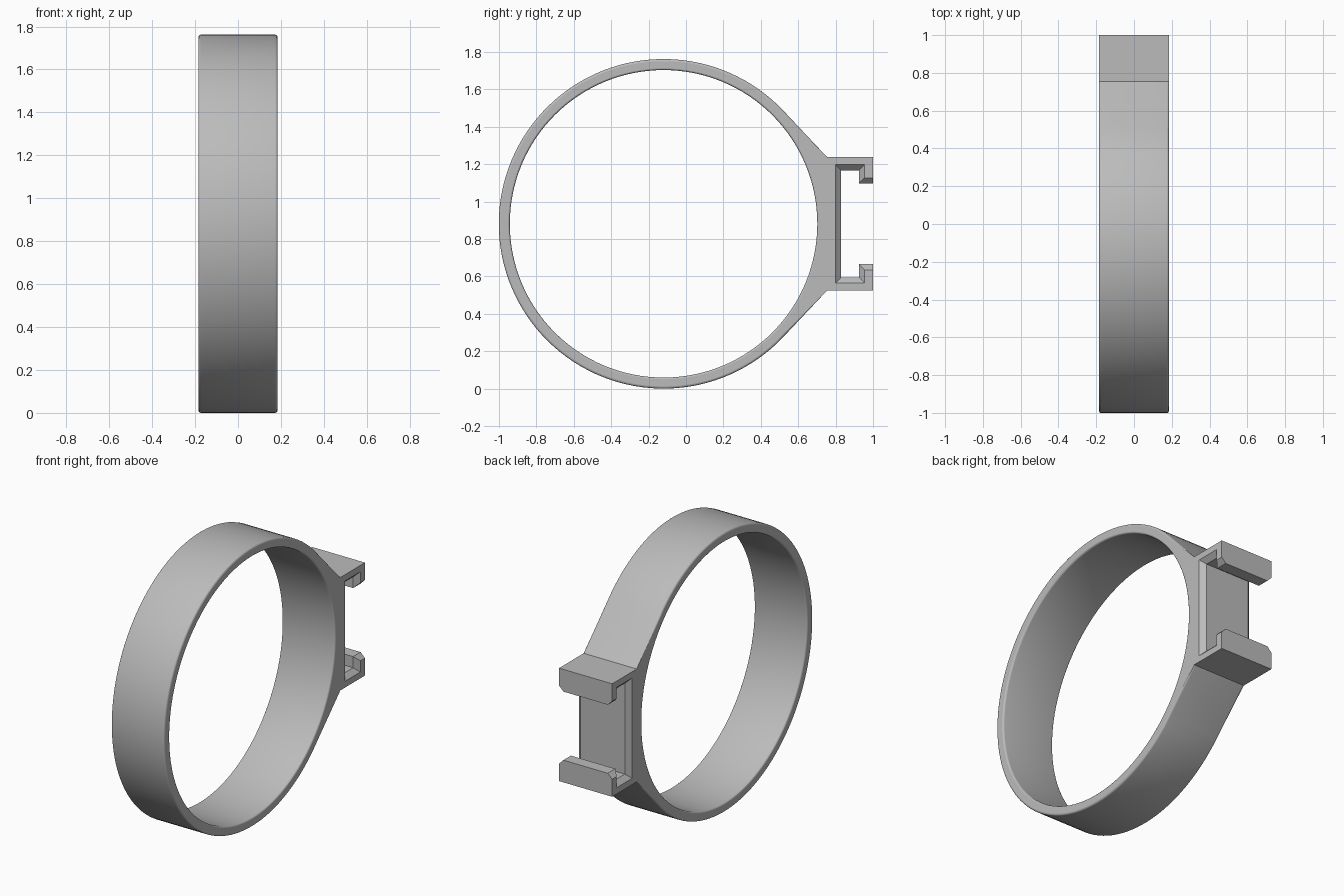
import bpy, bmesh
from math import sin, cos, pi, atan2, acos, hypot

cube = bpy.data.objects.get("Cube")
if cube:
    bpy.data.objects.remove(cube, do_unlink=True)

HALF_W = 0.185            # half width of the band
CY, CZ = -0.12, 0.881     # ring centre
R_OUT, R_IN = 0.881, 0.822
FILLET, CHAMFER = 0.012, 0.03
CORNER_Y, CORNER_Z = 0.755, 0.356   # where the sloped sides meet the bracket

grey = bpy.data.materials.new("light grey")
grey.use_nodes = True
colour = (0.5, 0.5, 0.5, 1)
grey.diffuse_color = colour
grey.node_tree.nodes["Principled BSDF"].inputs["Base Color"].default_value = colour


def loft(name, sections):
    """Solid skinned through (x, outline) sections; outlines are (y, z about the ring centre)."""
    bm = bmesh.new()
    rings = [[bm.verts.new((x, y, CZ + z)) for y, z in pts] for x, pts in sections]
    for a, b in zip(rings, rings[1:]):
        for i in range(len(a)):
            j = (i + 1) % len(a)
            bm.faces.new((a[i], a[j], b[j], b[i]))
    bm.faces.new(rings[0])
    bm.faces.new(rings[-1])
    bmesh.ops.recalc_face_normals(bm, faces=bm.faces)
    mesh = bpy.data.meshes.new(name)
    bm.to_mesh(mesh)
    bm.free()
    obj = bpy.data.objects.new(name, mesh)
    bpy.context.collection.objects.link(obj)
    mesh.materials.append(grey)
    return obj


def arc(radius, start, end, count):
    step = (end - start) / count
    return [(CY + radius * cos(start + step * i), radius * sin(start + step * i))
            for i in range(count + 1)]


def mirrored(steps, outline):
    """Sections for +x from a list of (x, offset), repeated on -x."""
    half = [(x, outline(d)) for x, d in steps]
    return [(-x, pts) for x, pts in reversed(half)] + half


# Angle at which the sloped sides touch the ring
dy = CORNER_Y - CY
touch = atan2(CORNER_Z, dy) + acos(R_OUT / hypot(dy, CORNER_Z))


def body_outline(d):
    bracket = [(CORNER_Y, -CORNER_Z), (1, -CORNER_Z), (1, CORNER_Z), (CORNER_Y, CORNER_Z)]
    return arc(R_OUT - d, touch, 2 * pi - touch, 96) + bracket


def hole_outline(d):
    return arc(R_IN + d, 0, 2 * pi, 128)[:-1]


def slot_outline(d):
    back, lip, tall, gap = 0.83 - d, 0.925 + d, 0.286 + d, 0.216 + d
    upper = [(1.1, gap), (lip, gap), (lip, tall), (back, tall)]
    return upper + [(y, -z) for y, z in reversed(upper)]


# Rounded rim steps along x
rim = [(HALF_W - FILLET * (1 - sin(a)), FILLET * (1 - cos(a)))
       for a in (i * pi / 8 for i in range(5))]

band = loft("clip_band", mirrored(rim, body_outline))
hole = loft("hole_cutter", mirrored([(x + 0.0005, d) for x, d in rim]
                                    + [(HALF_W + 0.05, FILLET)], hole_outline))
slot = loft("slot_cutter", mirrored([(HALF_W - CHAMFER, 0), (HALF_W + 0.05, CHAMFER + 0.05)],
                                    slot_outline))

# Cut the ring opening and the T-shaped slot
for cutter in (hole, slot):
    cutter.hide_render = True
    mod = band.modifiers.new(cutter.name, 'BOOLEAN')
    mod.operation = 'DIFFERENCE'
    mod.solver = 'EXACT'
    mod.object = cutter
bpy.context.view_layer.update()
result = bpy.data.meshes.new_from_object(
    band.evaluated_get(bpy.context.evaluated_depsgraph_get()))
band.modifiers.clear()
band.data = result
for cutter in (hole, slot):
    bpy.data.objects.remove(cutter, do_unlink=True)

# Smooth curved surfaces, flat side faces
bpy.ops.object.select_all(action='DESELECT')
band.select_set(True)
bpy.context.view_layer.objects.active = band
bpy.ops.object.shade_smooth_by_angle(angle=pi / 6)
for face in band.data.polygons:
    if abs(face.normal.x) > 0.999:
        face.use_smooth = False
